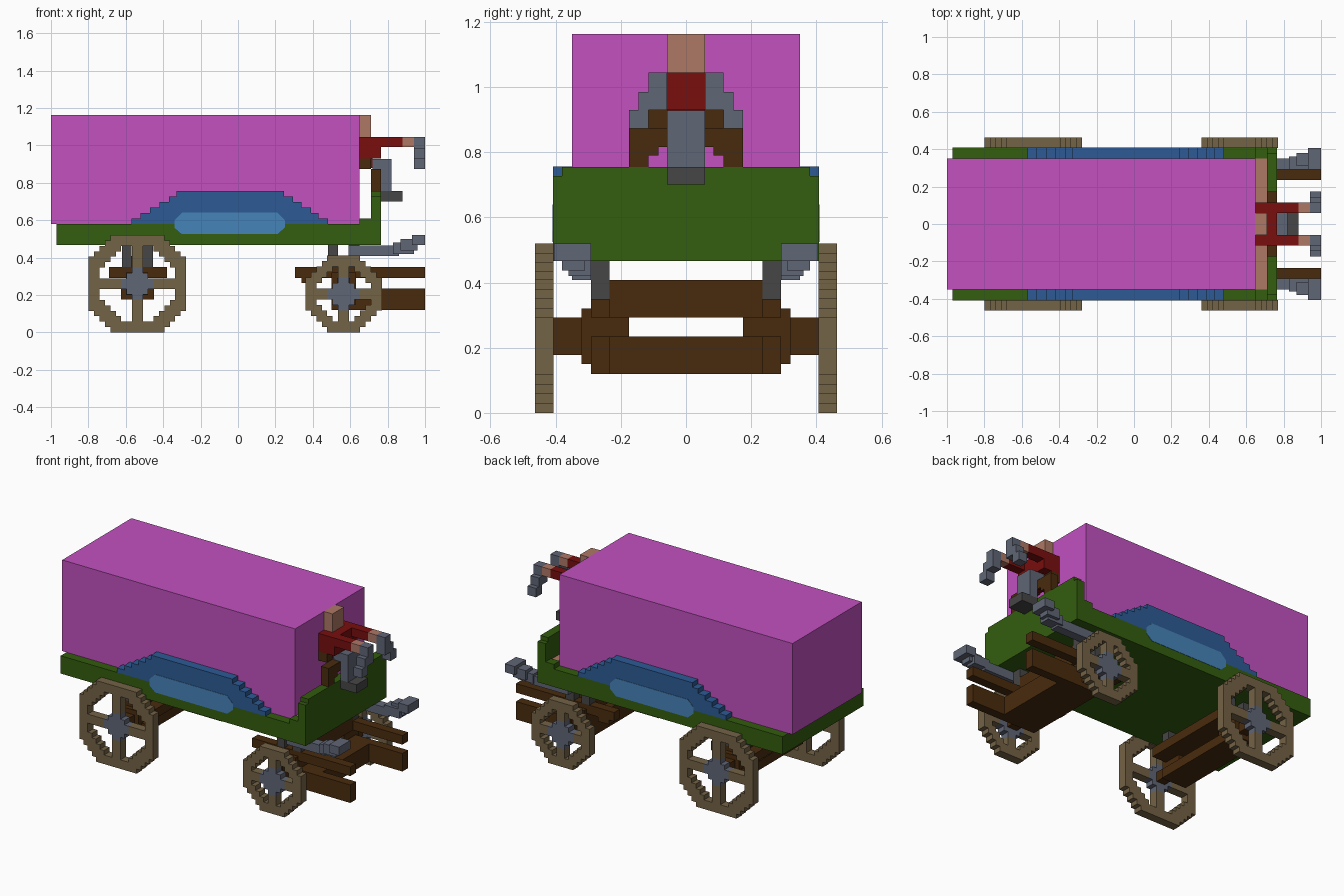
import bpy, bmesh
from mathutils import Matrix

if "Cube" in bpy.data.objects:
    bpy.data.objects.remove(bpy.data.objects["Cube"])


def material(name, rgb):
    lin = [((c / 255 + 0.055) / 1.055) ** 2.4 if c > 10 else c / 255 / 12.92 for c in rgb]
    m = bpy.data.materials.new(name)
    m.use_nodes = True
    m.diffuse_color = (*lin, 1)
    m.node_tree.nodes["Principled BSDF"].inputs["Base Color"].default_value = (*lin, 1)
    return m


magenta = material("magenta", (194, 81, 192))
green = material("green", (51, 93, 14))
blue = material("blue", (45, 91, 149))
light_blue = material("light blue", (70, 131, 186))
brown = material("dark brown", (73, 43, 13))
tan = material("wheel tan", (116, 99, 70))
grey = material("blue grey", (96, 102, 118))
dark = material("dark grey", (70, 70, 70))
red = material("dark red", (120, 14, 14))
skin = material("pale wood", (174, 120, 102))


def finish(name, bm, *mats):
    bmesh.ops.recalc_face_normals(bm, faces=bm.faces)
    me = bpy.data.meshes.new(name)
    bm.to_mesh(me)
    bm.free()
    for m in mats:
        me.materials.append(m)
    ob = bpy.data.objects.new(name, me)
    bpy.context.collection.objects.link(ob)


def part(name, mat, *boxes, both=False):
    """Boxes as (x0, x1, y0, y1, z0, z1); both also adds them mirrored in y."""
    bm = bmesh.new()
    for x0, x1, y0, y1, z0, z1 in boxes:
        for s in ((1, -1) if both else (1,)):
            size = Matrix.Diagonal((x1 - x0, y1 - y0, z1 - z0, 1))
            mid = Matrix.Translation(((x0 + x1) / 2, s * (y0 + y1) / 2, (z0 + z1) / 2))
            bmesh.ops.create_cube(bm, size=1, matrix=mid @ size)
    finish(name, bm, mat)


def wheel(name, x, y, radius, cells, outer, inner):
    """Stepped octagonal wheel cut from a square grid, with cross spokes and a hub."""
    bm = bmesh.new()
    bmesh.ops.create_grid(bm, x_segments=cells, y_segments=cells, size=cells / 2)
    drop = []
    for f in bm.faces:
        c = f.calc_center_median()
        u, v = abs(c.x), abs(c.y)
        hub = u + v < 3.1
        hole = max(u, v) < cells / 2 - 2 and u + v < inner + 0.1
        f.material_index = int(hub)
        if u + v > outer + 0.1 or (hole and not hub and min(u, v) > 1):
            drop.append(f)
    bmesh.ops.delete(bm, geom=drop, context='FACES')
    ext = bmesh.ops.extrude_face_region(bm, geom=bm.faces[:], use_keep_orig=True)
    step = 2 * radius / cells
    top = [g for g in ext["geom"] if isinstance(g, bmesh.types.BMVert)]
    bmesh.ops.translate(bm, verts=top, vec=(0, 0, 0.056 / step))
    # Lay the grid upright; the thickness runs along -y
    bm.transform(Matrix.Translation((x, y + 0.028, radius)) @
                 Matrix.Rotation(1.5707963, 4, 'X') @ Matrix.Scale(step, 4))
    finish(name, bm, tan, grey)


# Wheels
for side, s in (("left", 1), ("right", -1)):
    wheel("rear_wheel_" + side, -0.538, s * 0.435, 0.26, 18, 13, 9)
    wheel("front_wheel_" + side, 0.565, s * 0.435, 0.205, 14, 9, 6)

# Cargo block and green bed with raised front board
part("cargo_block", magenta, (-1, 0.65, -0.35, 0.35, 0.58, 1.163))
part("wagon_bed", green, (-0.97, 0.765, -0.408, 0.408, 0.466, 0.58))
part("front_board", green, (0.71, 0.765, -0.408, 0.408, 0.58, 0.727),
     (0.71, 0.765, -0.38, 0.38, 0.727, 0.755))
part("floor_edge", green, (0.65, 0.71, 0.35, 0.408, 0.58, 0.61), both=True)
part("seat_floor", skin, (0.65, 0.71, -0.35, 0.35, 0.575, 0.605))

# Stepped side panels with inset-coloured windows
steps = [(-0.57, 0.48), (-0.52, 0.43), (-0.47, 0.39), (-0.42, 0.34), (-0.37, 0.295), (-0.33, 0.245)]
part("side_panels", blue, *[(a, b, 0.35, 0.408, 0.58 + i * 0.0292, 0.58 + (i + 1) * 0.0292)
                            for i, (a, b) in enumerate(steps)], both=True)
outline = [(-0.34, 0.56), (-0.34, 0.60), (-0.30, 0.64), (0.21, 0.64),
           (0.25, 0.60), (0.25, 0.56), (0.21, 0.525), (-0.30, 0.525)]
for side, s in (("left", 1), ("right", -1)):
    bm = bmesh.new()
    face = bm.faces.new([bm.verts.new((x, s * 0.406, z)) for x, z in outline])
    ext = bmesh.ops.extrude_face_region(bm, geom=[face], use_keep_orig=True)
    bmesh.ops.translate(bm, vec=(0, s * 0.004, 0),
                        verts=[g for g in ext["geom"] if isinstance(g, bmesh.types.BMVert)])
    finish("window_" + side, bm, light_blue)

# Rear axle: two beams with closed ends
part("rear_axle_beams", brown, (-0.69, -0.38, -0.29, 0.29, 0.292, 0.35),
     (-0.62, -0.46, -0.235, 0.235, 0.35, 0.408),
     (-0.625, -0.45, -0.29, 0.29, 0.177, 0.235))
part("rear_axle_ends", brown, (-0.6, -0.48, 0.175, 0.32, 0.2, 0.32),
     (-0.57, -0.51, 0.29, 0.408, 0.23, 0.29), both=True)
part("rear_brackets", dark, (-0.62, -0.57, 0.235, 0.29, 0.35, 0.467),
     (-0.51, -0.455, 0.235, 0.29, 0.35, 0.467), both=True)

# Front axle and draw shafts
part("front_axle_beams", brown, (0.48, 0.65, -0.235, 0.235, 0.292, 0.408),
     (0.5, 0.765, -0.29, 0.29, 0.12, 0.235))
part("front_axle_ends", brown, (0.5, 0.63, 0.175, 0.32, 0.15, 0.32),
     (0.53, 0.6, 0.29, 0.408, 0.177, 0.292), both=True)
part("upper_shafts", brown, (0.305, 1, 0.235, 0.292, 0.292, 0.35),
     (0.34, 0.42, 0.235, 0.292, 0.263, 0.292), both=True)
part("lower_shafts", brown, (0.62, 1, 0.235, 0.292, 0.12, 0.235), both=True)
part("front_brackets", dark, (0.48, 0.535, 0.235, 0.292, 0.35, 0.467),
     (0.59, 0.65, 0.235, 0.292, 0.35, 0.467), both=True)

# Grey arms curving up and outward beneath the bed
part("front_arms", grey, (0.59, 0.86, 0.292, 0.35, 0.408, 0.465),
     (0.83, 0.94, 0.292, 0.36, 0.42, 0.48),
     (0.87, 0.96, 0.31, 0.38, 0.437, 0.50),
     (0.93, 1, 0.292, 0.405, 0.466, 0.52), both=True)

# Driver
part("driver_head", skin, (0.65, 0.71, -0.058, 0.058, 1.045, 1.163))
part("driver_torso", red, (0.65, 0.765, -0.058, 0.058, 0.93, 1.045),
     (0.65, 0.72, -0.058, 0.058, 0.88, 0.93))
part("driver_arms", red, (0.65, 0.88, 0.058, 0.115, 0.99, 1.045),
     (0.65, 0.765, 0.058, 0.115, 0.93, 0.99), both=True)
part("driver_hands", skin, (0.88, 0.94, 0.058, 0.115, 0.99, 1.045), both=True)
part("driver_hooks", grey, (0.94, 1, 0.058, 0.115, 0.93, 1.045),
     (0.94, 1, 0.115, 0.145, 0.9, 0.985),
     (0.94, 1, 0.115, 0.175, 0.873, 0.93), both=True)
part("driver_legs", brown, (0.71, 0.765, 0.115, 0.175, 0.755, 0.873),
     (0.71, 0.765, 0.085, 0.115, 0.79, 0.873),
     (0.71, 0.765, 0.058, 0.085, 0.815, 0.873),
     (0.65, 0.71, 0.058, 0.115, 0.873, 0.93), both=True)
part("centre_post", grey, (0.72, 0.82, -0.058, 0.058, 0.87, 0.928),
     (0.765, 0.82, -0.058, 0.058, 0.755, 0.87))
part("post_foot", dark, (0.765, 0.88, -0.058, 0.058, 0.70, 0.755))
